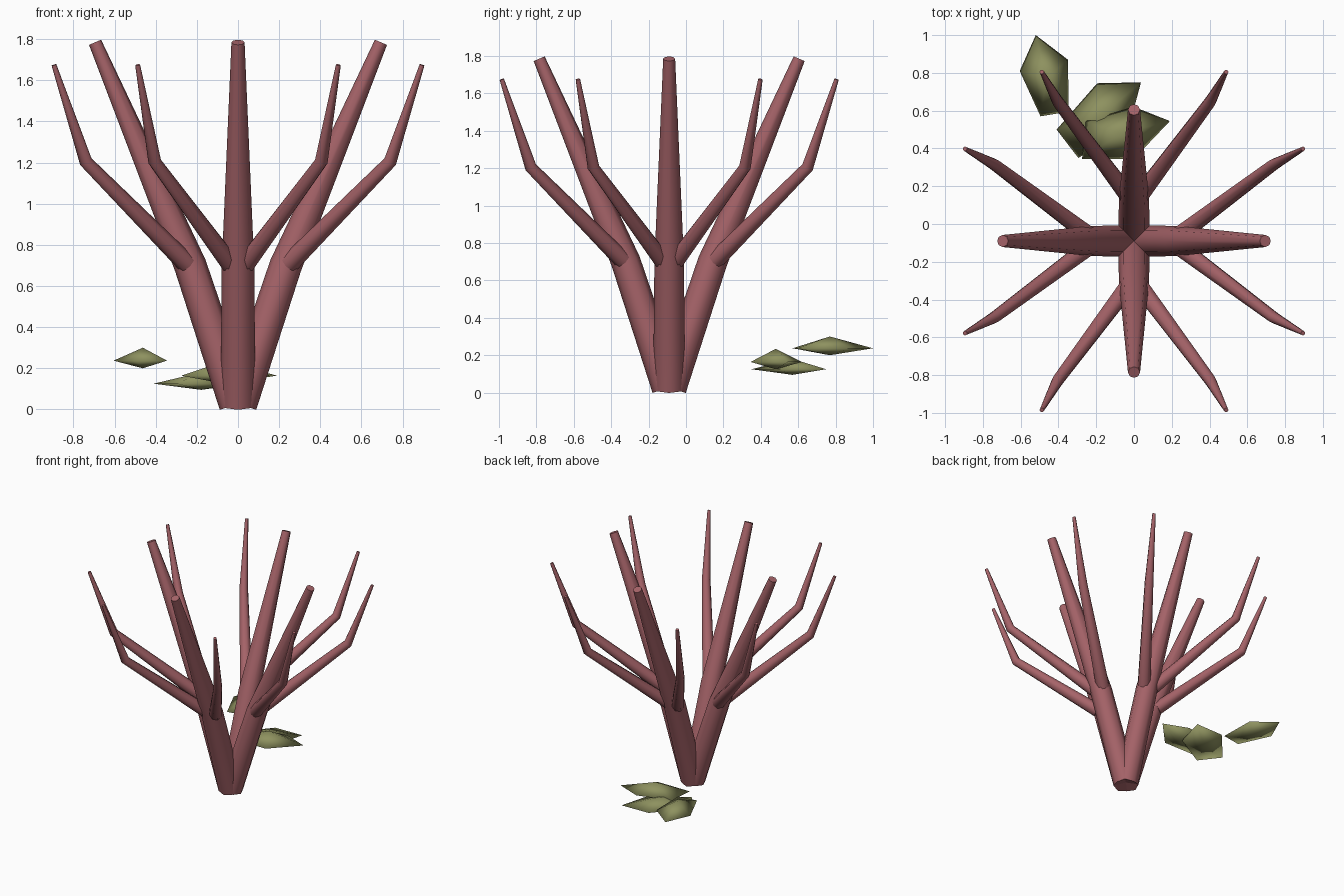
import bpy, bmesh
from math import cos, sin, pi, radians
from mathutils import Vector, Matrix

cube = bpy.data.objects.get("Cube")
if cube:
    bpy.data.objects.remove(cube)

SIDES = 8
CENTRE = Vector((0, -0.09, 0))


def material(name, rgb):
    mat = bpy.data.materials.new(name)
    mat.use_nodes = True
    mat.diffuse_color = (*rgb, 1)
    mat.node_tree.nodes["Principled BSDF"].inputs["Base Color"].default_value = (*rgb, 1)
    return mat


def finish(name, bm, mat, angle):
    bmesh.ops.recalc_face_normals(bm, faces=bm.faces)
    mesh = bpy.data.meshes.new(name)
    bm.to_mesh(mesh)
    bm.free()
    mesh.materials.append(mat)
    obj = bpy.data.objects.new(name, mesh)
    bpy.context.collection.objects.link(obj)
    bpy.ops.object.select_all(action="DESELECT")
    obj.select_set(True)
    bpy.context.view_layer.objects.active = obj
    bpy.ops.object.shade_smooth_by_angle(angle=radians(angle))
    return obj


def tapered_tube(name, path, radii, turn, mat):
    """Sweep a polygon along a path, with a radius at each point."""
    spin = Matrix.Rotation(turn, 3, "Z")
    pts = [spin @ Vector(p) + CENTRE for p in path]
    dirs = [(b - a).normalized() for a, b in zip(pts, pts[1:])]
    bm = bmesh.new()
    rings = []
    for i, (p, r) in enumerate(zip(pts, radii)):
        axis = (dirs[max(i - 1, 0)] + dirs[min(i, len(dirs) - 1)]).normalized()
        across = (spin @ Vector((0, 1, 0))).cross(axis).normalized()
        side = axis.cross(across)
        rings.append([bm.verts.new(p + r * (cos(2 * pi * k / SIDES) * across
                                            + sin(2 * pi * k / SIDES) * side))
                      for k in range(SIDES)])
    for low, high in zip(rings, rings[1:]):
        for k in range(SIDES):
            n = (k + 1) % SIDES
            bm.faces.new((low[k], low[n], high[n], high[k]))
    bm.faces.new(rings[0])
    bm.faces.new(rings[-1])
    return finish(name, bm, mat, 55)


def leaf(name, outline, rim, bottom, top, mat):
    """Faceted lens: a five-sided rim with a point above and below."""
    bm = bmesh.new()
    ring = [bm.verts.new((x, y, rim)) for x, y in outline]
    mid_x = sum(p[0] for p in outline) / len(outline)
    mid_y = sum(p[1] for p in outline) / len(outline)
    for z in (bottom, top):
        tip = bm.verts.new((mid_x, mid_y, z))
        for a, b in zip(ring, ring[1:] + ring[:1]):
            bm.faces.new((a, b, tip))
    return finish(name, bm, mat, 180)


bark = material("dusty_red_bark", (0.38, 0.125, 0.14))
green = material("olive_leaf", (0.27, 0.285, 0.115))

# Four leaning stems, each with a mirrored pair of bent branches
stem_path = [(0.008, 0, 0.025), (0.232, 0, 0.70), (0.695, 0, 1.785)]
for name, turn in (("left", 0), ("back", pi / 2), ("right", pi), ("front", 3 * pi / 2)):
    tapered_tube(name + "_stem", stem_path, (0.085, 0.079, 0.032), turn, bark)
    for suffix, s in (("a", 1), ("b", -1)):
        branch = [(0.25, s * 0.04, 0.71), (0.74, s * 0.405, 1.205), (0.895, s * 0.488, 1.675)]
        tapered_tube(f"{name}_branch_{suffix}", branch, (0.048, 0.032, 0.012), turn, bark)

# Leaves floating behind the stems
leaf("far_leaf", [(-0.52, 1.0), (-0.35, 0.87), (-0.345, 0.595), (-0.495, 0.57), (-0.605, 0.81)],
     0.237, 0.2, 0.3, green)
leaf("lower_leaf", [(-0.195, 0.745), (0.037, 0.75), (-0.03, 0.5), (-0.295, 0.35), (-0.41, 0.5)],
     0.125, 0.095, 0.18, green)
leaf("upper_leaf", [(0.19, 0.545), (0, 0.62), (-0.255, 0.545), (-0.275, 0.345), (0, 0.345)],
     0.164, 0.125, 0.234, green)
